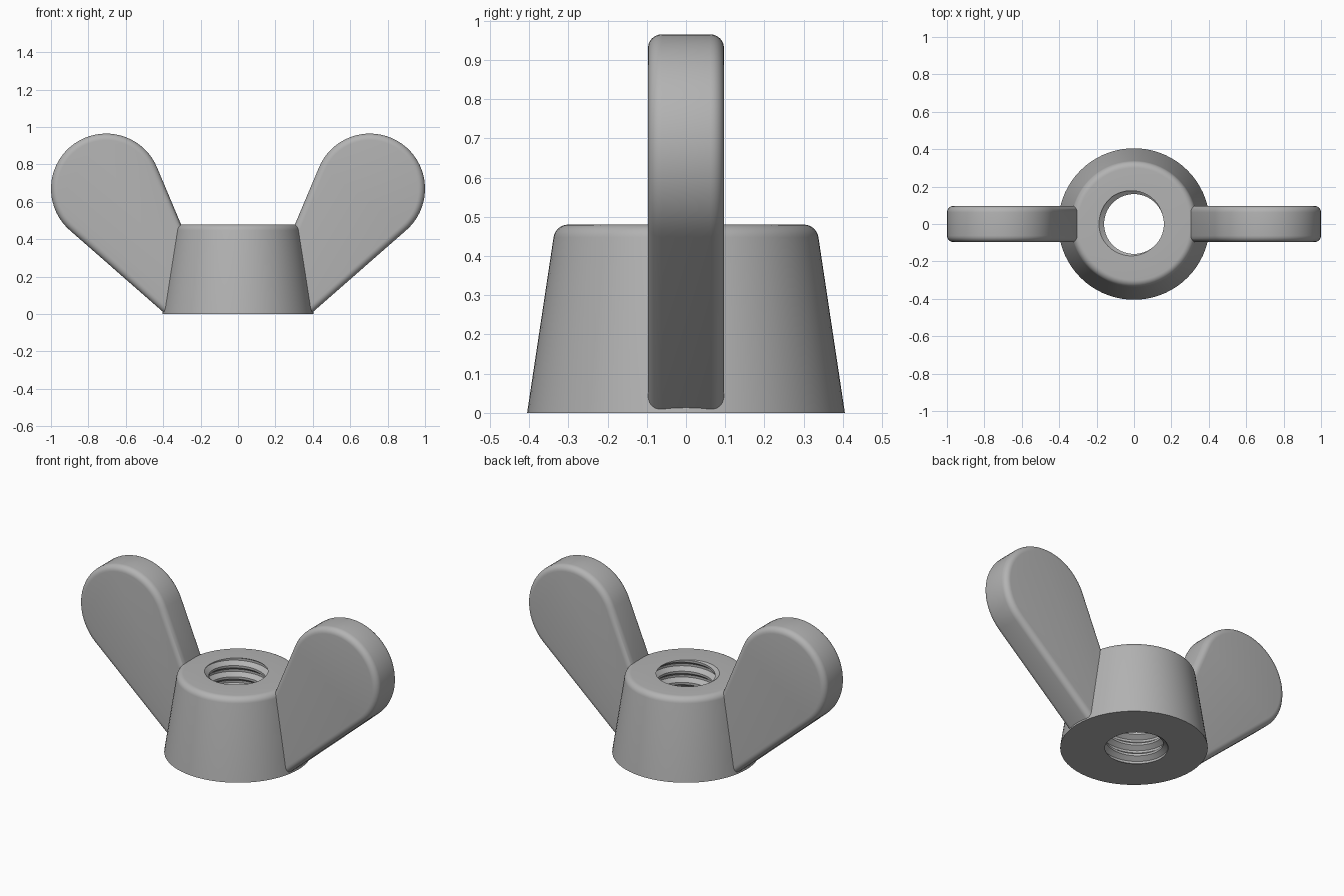
import bpy, bmesh
from math import sin, cos, pi, radians, atan2, asin, sqrt

cube = bpy.data.objects.get("Cube")
if cube:
    bpy.data.objects.remove(cube, do_unlink=True)

metal = bpy.data.materials.new("grey metal")
metal.use_nodes = True
grey = (0.45, 0.45, 0.45, 1)
metal.diffuse_color = grey
metal.node_tree.nodes["Principled BSDF"].inputs["Base Color"].default_value = grey


def finish(bm, name):
    """Turn a bmesh into a smooth-shaded object with crisp edges."""
    bmesh.ops.recalc_face_normals(bm, faces=bm.faces)
    mesh = bpy.data.meshes.new(name)
    bm.to_mesh(mesh)
    bm.free()
    mesh.materials.append(metal)
    obj = bpy.data.objects.new(name, mesh)
    bpy.context.collection.objects.link(obj)
    bpy.ops.object.select_all(action='DESELECT')
    obj.select_set(True)
    bpy.context.view_layer.objects.active = obj
    bpy.ops.object.shade_smooth_by_angle(angle=radians(32))
    return obj


HEIGHT, BASE_R = 0.48, 0.405
MINOR_R, MAJOR_R, PITCH = 0.16, 0.187, 0.068
SEGMENTS = 72

# Thread profile over one turn: (fraction of pitch, radius)
THREAD = [(0, MINOR_R), (0.2, MINOR_R), (0.5, MAJOR_R), (0.7, MAJOR_R), (1, MINOR_R)]


def thread_radius(t):
    t %= 1
    for (a, ra), (b, rb) in zip(THREAD, THREAD[1:]):
        if t <= b:
            return ra + (rb - ra) * (t - a) / (b - a)


def build_body():
    """Tapered hub, rounded at the top, with a helical thread in its bore."""
    bm = bmesh.new()
    outer = [(0.30 + 0.038 * cos(a), 0.442 + 0.038 * sin(a))
             for a in (radians(90 - 81.4 * i / 7) for i in range(8))]
    outer.append((BASE_R, 0))
    turns = int(HEIGHT / PITCH) + 2
    columns = []
    for i in range(SEGMENTS + 1):
        angle = 2 * pi * i / SEGMENTS
        lead = i / SEGMENTS - 1
        section = []
        for turn in range(turns + 1):
            for frac, _ in THREAD[:-1]:
                z = min(max((turn + frac + lead) * PITCH, 0), HEIGHT)
                section.append((thread_radius(z / PITCH - lead + 1e-7), z))
        section += outer
        columns.append([bm.verts.new((r * cos(angle), r * sin(angle), z))
                        for r, z in section])
    for a, b in zip(columns, columns[1:]):
        for k in range(len(a)):
            n = (k + 1) % len(a)
            bm.faces.new((a[k], b[k], b[n], a[n]))
    bmesh.ops.remove_doubles(bm, verts=bm.verts, dist=0.0002)
    return finish(bm, "threaded_body")


WING_X, WING_Z, WING_R = 0.705, 0.67, 0.295
HALF_THICK = 0.097


def tangent_angle(x, z, side):
    """Angle on the wing's round end where a line from (x, z) touches it."""
    dx, dz = WING_X - x, WING_Z - z
    d = sqrt(dx * dx + dz * dz)
    return atan2(dz, dx) + side * asin(WING_R / d) + side * pi / 2


def build_wing(name, side):
    """Flat paddle with a round end and softened rim, rooted in the hub."""
    start = tangent_angle(0.39, 0, -1)
    end = tangent_angle(0.305, 0.48, 1)
    steps = 36
    outline = [(0.25, 0.35), (0.25, 0.002), (0.39, 0.002)]
    for i in range(steps + 1):
        a = start + (end - start) * i / steps
        outline.append((WING_X + WING_R * cos(a), WING_Z + WING_R * sin(a)))
    bm = bmesh.new()
    front = bm.faces.new([bm.verts.new((side * x, -HALF_THICK, z)) for x, z in outline])
    extruded = bmesh.ops.extrude_face_region(bm, geom=[front], use_keep_orig=True)
    for v in extruded["geom"]:
        if isinstance(v, bmesh.types.BMVert):
            v.co.y = HALF_THICK
    bmesh.ops.recalc_face_normals(bm, faces=bm.faces)
    # Soften the rim on both flat sides, leaving the hidden root square
    rim = [e for e in bm.edges
           if abs(e.verts[0].co.y - e.verts[1].co.y) < 0.001
           and max(abs(v.co.x) for v in e.verts) > 0.395]
    bmesh.ops.bevel(bm, geom=rim, offset=0.035, segments=6, profile=0.5,
                    affect='EDGES', clamp_overlap=True)
    return finish(bm, name)


build_body()
build_wing("left_wing", 1)
build_wing("right_wing", -1)
